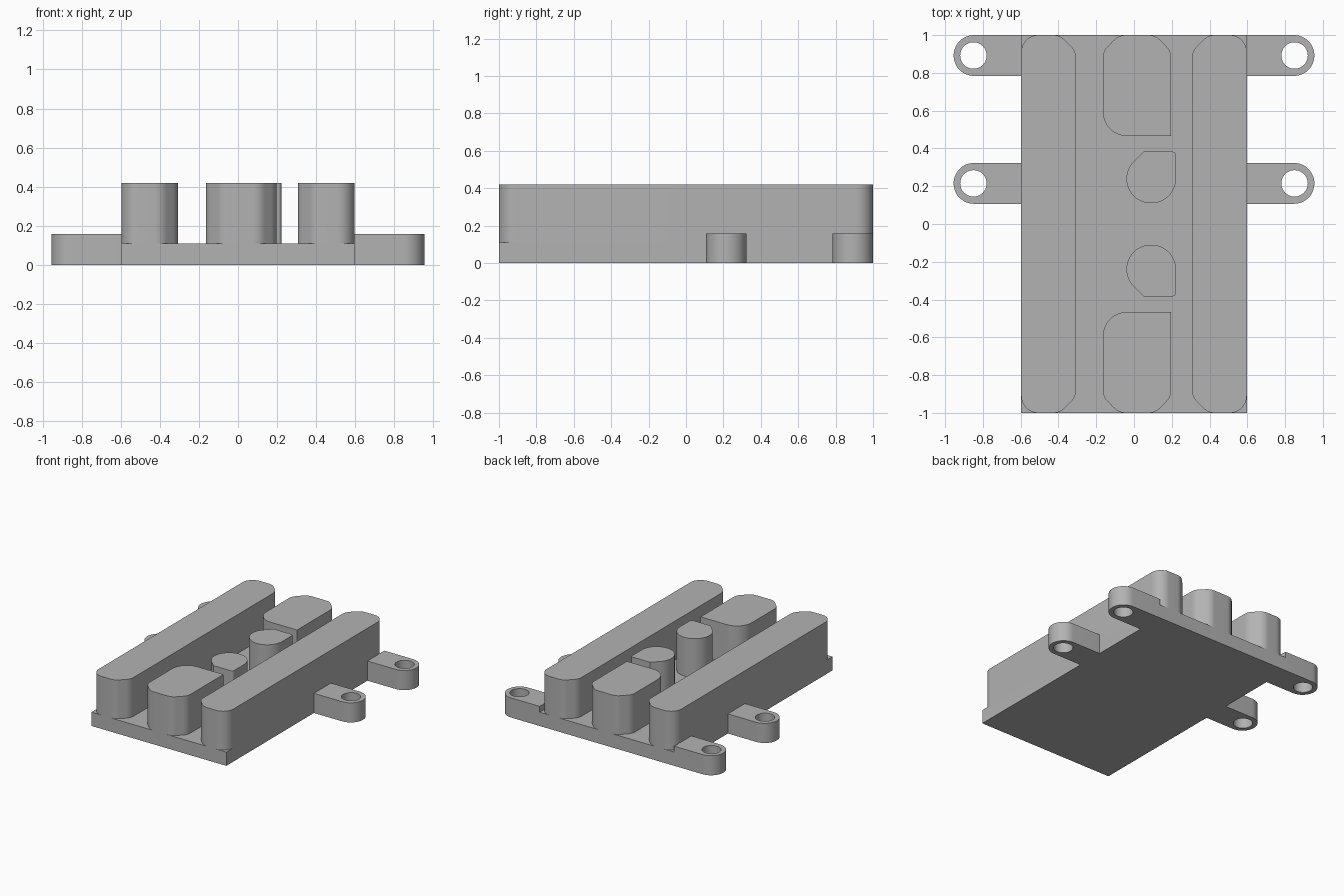
import bpy
from math import cos, sin, tan, pi
from mathutils import Vector

cube = bpy.data.objects.get("Cube")
if cube:
    bpy.data.objects.remove(cube, do_unlink=True)

grey = bpy.data.materials.new("plain grey")
grey.use_nodes = True
GREY = (0.45, 0.45, 0.45, 1)
grey.diffuse_color = GREY
grey.node_tree.nodes["Principled BSDF"].inputs["Base Color"].default_value = GREY


def fillet(corners):
    """Turn (x, y, radius) corners into an outline with rounded corners."""
    out = []
    n = len(corners)
    for i, (x, y, r) in enumerate(corners):
        p = Vector((x, y))
        if r == 0:
            out.append(p)
            continue
        a = (Vector(corners[i - 1][:2]) - p).normalized()
        b = (Vector(corners[(i + 1) % n][:2]) - p).normalized()
        half = a.angle(b) / 2
        centre = p + (a + b).normalized() * (r / sin(half))
        start = p + a * (r / tan(half)) - centre
        end = p + b * (r / tan(half)) - centre
        sweep = start.angle(end)
        for k in range(13):
            t = k / 12
            out.append(centre + (start * sin((1 - t) * sweep) + end * sin(t * sweep)) / sin(sweep))
    return out


def circle(x, y, r, n=40):
    return [Vector((x + r * cos(2 * pi * k / n), y + r * sin(2 * pi * k / n))) for k in range(n)]


def extrude(name, outlines, z0, z1):
    """Filled outlines (later ones are holes) raised from z0 to z1."""
    curve = bpy.data.curves.new(name, "CURVE")
    curve.dimensions = "2D"
    curve.fill_mode = "BOTH"
    curve.extrude = (z1 - z0) / 2
    for pts in outlines:
        spline = curve.splines.new("POLY")
        spline.points.add(len(pts) - 1)
        for sp, p in zip(spline.points, pts):
            sp.co = (p.x, p.y, 0, 1)
        spline.use_cyclic_u = True
    curve.materials.append(grey)
    obj = bpy.data.objects.new(name, curve)
    bpy.context.collection.objects.link(obj)
    obj.location.z = (z0 + z1) / 2
    bpy.ops.object.select_all(action="DESELECT")
    obj.select_set(True)
    bpy.context.view_layer.objects.active = obj
    bpy.ops.object.convert(target="MESH")
    bpy.ops.object.shade_smooth_by_angle(angle=0.5)


def flip(corners, sx=1, sy=1):
    return [(x * sx, y * sy, r) for x, y, r in corners]


BASE, TAB, TOP = 0.11, 0.157, 0.42
SINK = 0.05       # raised blocks start inside the base
CUT, R = 0.085, 0.085   # softened chamfer

# Base plate
extrude("base_plate", [fillet([(-0.597, -1, 0), (0.597, -1, 0), (0.597, 1, 0), (-0.597, 1, 0)])], 0, BASE)

# Long side walls, rounded outside and chamfered inside
wall = [(0.597, -1, 0.09), (0.597, 1, 0.09),
        (0.307 + CUT, 1, R), (0.307, 1 - CUT, R),
        (0.307, -1 + CUT, R), (0.307 + CUT, -1, R)]

# Mounting tab with a round end, drawn at y = 0
tab = [(0.595, -0.108, 0), (0.955, -0.108, 0.1075), (0.955, 0.108, 0.1075), (0.595, 0.108, 0)]

for side, sx in (("left", 1), ("right", -1)):
    extrude(side + "_wall", [fillet(flip(wall, sx))], SINK, TOP)
    for place, y in (("rear", 0.892), ("middle", 0.215)):
        outline = [p + Vector((0, y)) for p in fillet(flip(tab, sx))]
        extrude(f"{side}_{place}_tab", [outline, circle(0.85 * sx, y, 0.07)], 0, TAB)

# Centre blocks and teardrop pegs, repeated front and rear
block = [(-0.165, 0.465, 0.13), (0.197, 0.465, 0),
         (0.197, 1 - CUT, R), (0.197 - CUT, 1, R),
         (-0.165 + CUT, 1, R), (-0.165, 1 - CUT, R)]
peg = [(-0.04, 0.11, 0.1299), (0.222, 0.11, 0.1299), (0.222, 0.383, 0.02),
       (0.05, 0.383, 0), (-0.04, 0.293, 0.129)]

for place, sy in (("rear", 1), ("front", -1)):
    extrude(place + "_centre_block", [fillet(flip(block, 1, sy))], SINK, TOP)
    extrude(place + "_peg", [fillet(flip(peg, 1, sy))], SINK, TOP)
